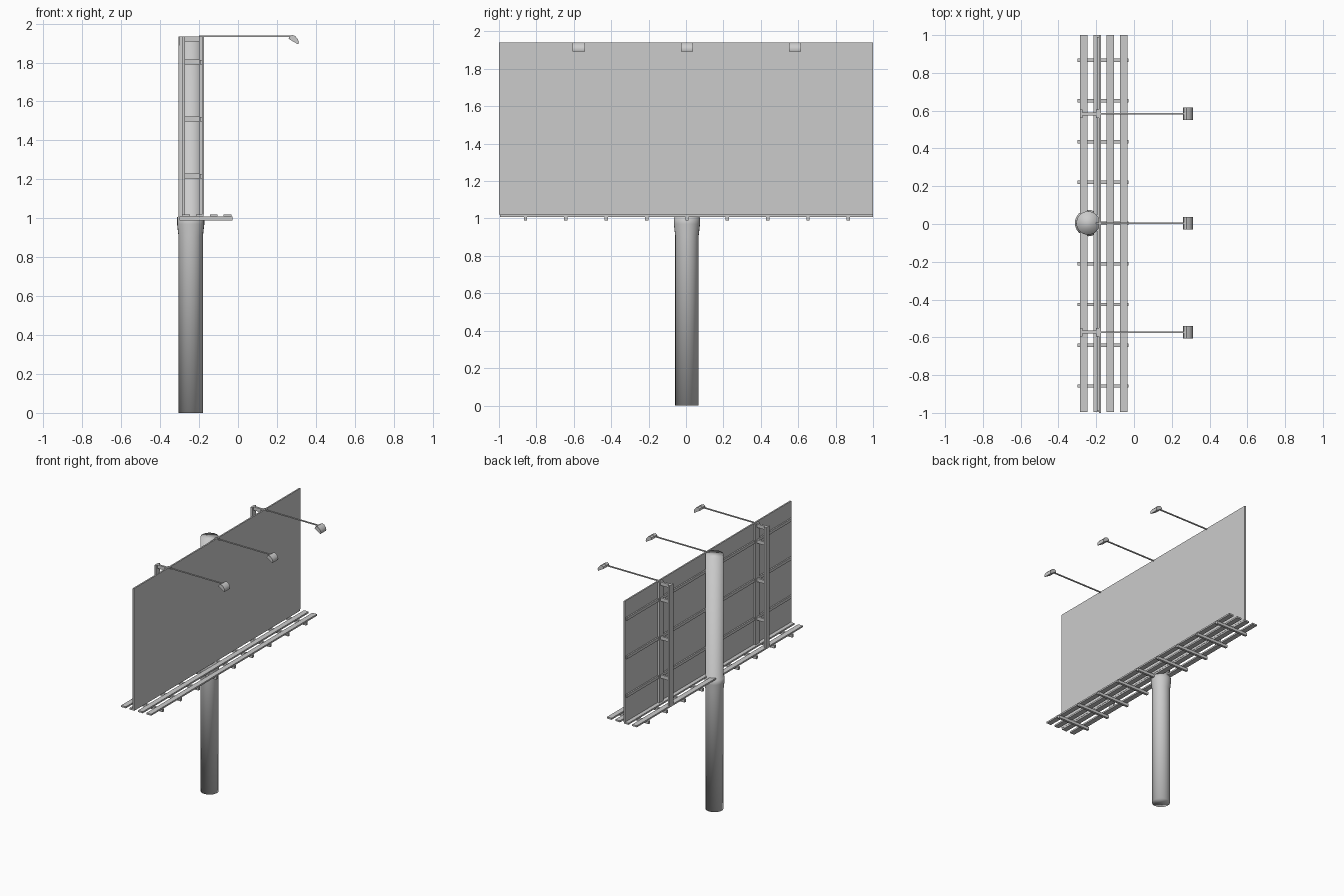
import bpy, bmesh, math

if "Cube" in bpy.data.objects:
    bpy.data.objects.remove(bpy.data.objects["Cube"], do_unlink=True)

grey = bpy.data.materials.new("light_grey_metal")
grey.use_nodes = True
COLOUR = (0.6, 0.6, 0.6, 1)
grey.diffuse_color = COLOUR
grey.node_tree.nodes["Principled BSDF"].inputs["Base Color"].default_value = COLOUR

MID_Y = 0.005       # the steelwork is centred on this
POLE_X = -0.243
TOP = 1.94


def finish(name, bm):
    bmesh.ops.recalc_face_normals(bm, faces=bm.faces)
    mesh = bpy.data.meshes.new(name)
    bm.to_mesh(mesh)
    bm.free()
    mesh.materials.append(grey)
    obj = bpy.data.objects.new(name, mesh)
    bpy.context.collection.objects.link(obj)
    return obj


def box(name, xs, ys, zs):
    """Box given by its low and high limits on each axis."""
    bm = bmesh.new()
    bmesh.ops.create_cube(bm, size=1)
    for v in bm.verts:
        v.co = [lim[0] if c < 0 else lim[1] for c, lim in zip(v.co, (xs, ys, zs))]
    return finish(name, bm)


def around(centre, width):
    return centre - width / 2, centre + width / 2


def smooth(obj, angle=None):
    bpy.ops.object.select_all(action="DESELECT")
    obj.select_set(True)
    bpy.context.view_layer.objects.active = obj
    if angle is None:
        bpy.ops.object.shade_smooth()
    else:
        bpy.ops.object.shade_smooth_by_angle(angle=math.radians(angle))


def lathe(name, profile, sides):
    """Round post from (radius, height) rings, with capped ends."""
    bm = bmesh.new()
    rings = []
    for r, z in profile:
        angles = [math.tau * i / sides for i in range(sides)]
        rings.append([bm.verts.new((POLE_X + r * math.cos(a), MID_Y + r * math.sin(a), z))
                      for a in angles])
    for low, high in zip(rings, rings[1:]):
        for i in range(sides):
            j = (i + 1) % sides
            bm.faces.new((low[i], low[j], high[j], high[i]))
    bm.faces.new(rings[0])
    bm.faces.new(rings[-1])
    return finish(name, bm)


def lamp(name, y, width):
    """Half-round lamp housing, open side towards the board."""
    outline = [(0.26, 1.922), (0.264, 1.935), (0.277, 1.942), (0.294, 1.936),
               (0.307, 1.921), (0.313, 1.905), (0.309, 1.893)]
    bm = bmesh.new()
    face = bm.faces.new([bm.verts.new((x, y - width / 2, z)) for x, z in outline])
    side = bmesh.ops.extrude_face_region(bm, geom=[face])["geom"]
    verts = [g for g in side if isinstance(g, bmesh.types.BMVert)]
    bmesh.ops.translate(bm, verts=verts, vec=(0, width, 0))
    return finish(name, bm)


# Pole with a flared collar under the walkway
pole = lathe("pole", [(0.063, 0), (0.063, 0.91), (0.07, 0.97), (0.07, 1.005),
                      (0.063, 1.01), (0.062, TOP - 0.005)], 24)
smooth(pole)

# Board and the rails on its back
box("board", (-0.186, -0.175), (-1, 1), (1.02, TOP))
RAILS = (1.216, 1.509, 1.802)
for i, z in enumerate(RAILS):
    box(f"board_rail_{i + 1}", (-0.196, -0.185), (-0.99, 0.99), around(z, 0.022))

# Walkway planks on cross joists
for i in range(4):
    box(f"walkway_plank_{i + 1}", around(-0.267 + 0.071 * i, 0.039),
        (-0.995, 1), (1.008, 1.02))
for i in range(9):
    box(f"walkway_joist_{i + 1}", (-0.3, -0.028),
        around(MID_Y + 0.2157 * (i - 4), 0.018), (0.988, 1.01))

# Twin support posts tied together by short webs
for side, sign in (("left", 1), ("right", -1)):
    y = MID_Y + sign * 0.578
    box(f"rear_post_{side}", (-0.287, -0.272), around(y, 0.046), (1.02, TOP - 0.005))
    box(f"front_post_{side}", (-0.201, -0.186), around(y, 0.046), (1.02, TOP - 0.005))
    for i, z in enumerate(RAILS + (1.922,)):
        box(f"post_tie_{side}_{i + 1}", (-0.274, -0.199), around(y, 0.016), around(z, 0.026))

# Lamps on long arms above the board
for i in range(3):
    y = MID_Y + 0.578 * (i - 1)
    box(f"lamp_arm_{i + 1}", (-0.2, 0.275), around(y, 0.008), around(1.935, 0.008))
    smooth(lamp(f"lamp_{i + 1}", y, 0.066), 40)
